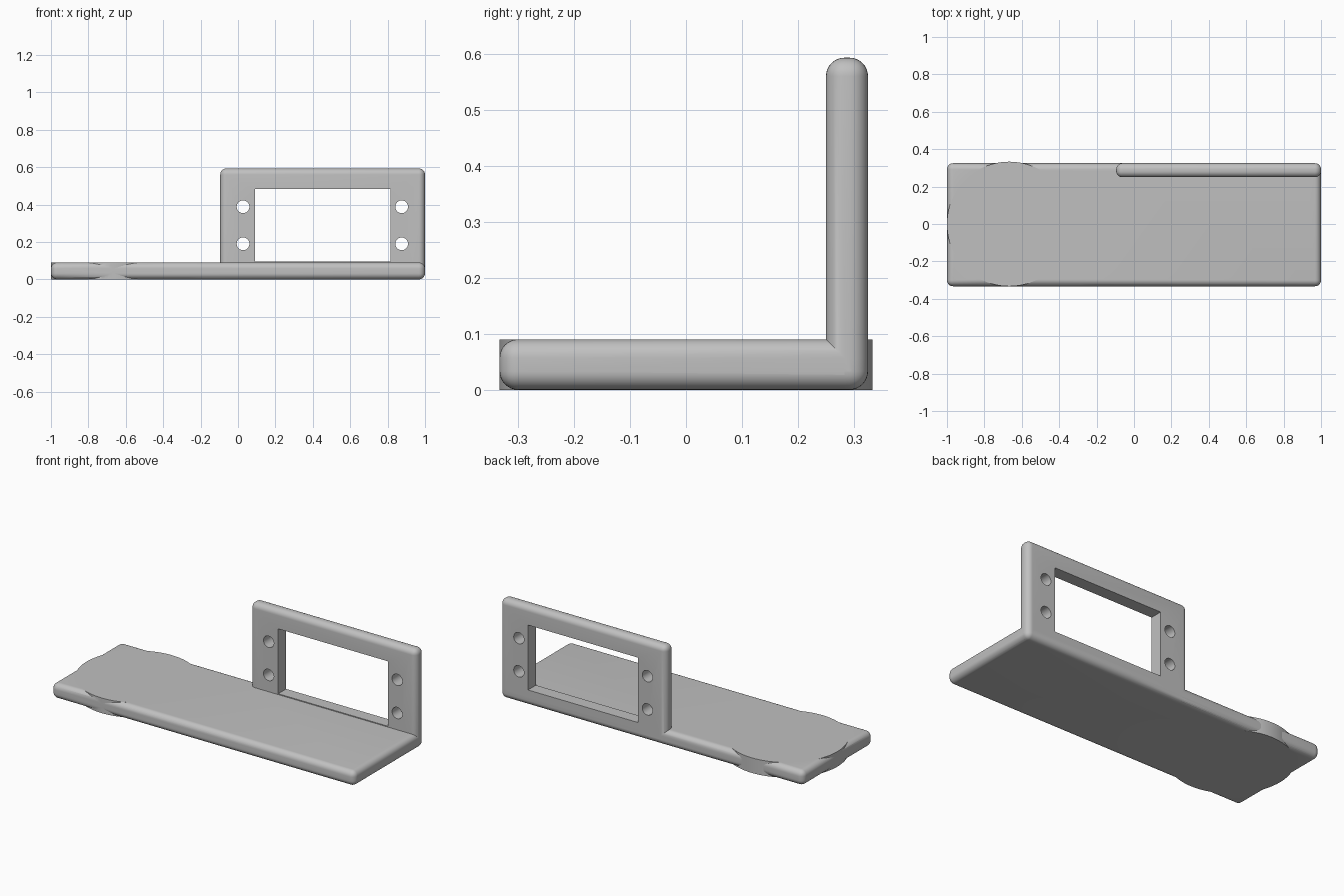
import bpy, bmesh, math
from mathutils import Matrix, Vector

if "Cube" in bpy.data.objects:
    bpy.data.objects.remove(bpy.data.objects["Cube"], do_unlink=True)

ROUND = 0.033       # edge rounding radius
THICK = 0.09        # base plate thickness

grey = bpy.data.materials.new("plain grey")
grey.use_nodes = True
colour = (0.53, 0.53, 0.53, 1)
grey.diffuse_color = colour
grey.node_tree.nodes["Principled BSDF"].inputs["Base Color"].default_value = colour


def add_object(name, bm):
    mesh = bpy.data.meshes.new(name)
    bm.to_mesh(mesh)
    bm.free()
    mesh.materials.append(grey)
    obj = bpy.data.objects.new(name, mesh)
    bpy.context.collection.objects.link(obj)
    return obj


def box(name, low, high, radius=0):
    low, high = Vector(low), Vector(high)
    bm = bmesh.new()
    place = Matrix.Translation((low + high) / 2) @ Matrix.Diagonal((high - low).to_4d())
    bmesh.ops.create_cube(bm, size=1, matrix=place)
    if radius:
        bmesh.ops.bevel(bm, geom=bm.edges[:], offset=radius, segments=8,
                        profile=0.5, affect='EDGES', clamp_overlap=True)
    return add_object(name, bm)


def cylinder(name, centre, radius, depth, turn=0, sides=48):
    bm = bmesh.new()
    place = Matrix.Translation(centre) @ Matrix.Rotation(turn, 4, 'X')
    bmesh.ops.create_cone(bm, cap_ends=True, segments=sides, radius1=radius,
                          radius2=radius, depth=depth, matrix=place)
    return add_object(name, bm)


def combine(target, other, operation):
    mod = target.modifiers.new(operation.lower(), 'BOOLEAN')
    mod.operation, mod.solver, mod.object = operation, 'EXACT', other
    bpy.context.view_layer.objects.active = target
    bpy.ops.object.modifier_apply(modifier=mod.name)
    bpy.data.objects.remove(other, do_unlink=True)


# Base plate and upright panel, both with fully rounded edges
bracket = box("bracket", (-1, -0.333, 0), (1, 0.325, THICK), ROUND)
panel = box("panel", (-0.095, 0.25, 0), (1, 0.325, 0.593), ROUND)

# Rectangular window and four screw holes through the panel
combine(panel, box("window_cutter", (0.09, 0.1, 0.095), (0.815, 0.5, 0.482)), 'DIFFERENCE')
for x in (0.027, 0.875):
    for z in (0.19, 0.388):
        combine(panel, cylinder("hole_cutter", (x, 0.29, z), 0.034, 0.4, math.pi / 2), 'DIFFERENCE')
combine(bracket, panel, 'UNION')

# Round boss, flush with the plate's faces and bulging past its edges
boss = cylinder("boss", (-0.667, 0, THICK / 2), 0.333, THICK, sides=128)
combine(bracket, boss, 'UNION')

bpy.ops.object.select_all(action='DESELECT')
bracket.select_set(True)
bpy.context.view_layer.objects.active = bracket
bpy.ops.object.shade_smooth_by_angle(angle=math.radians(30))
